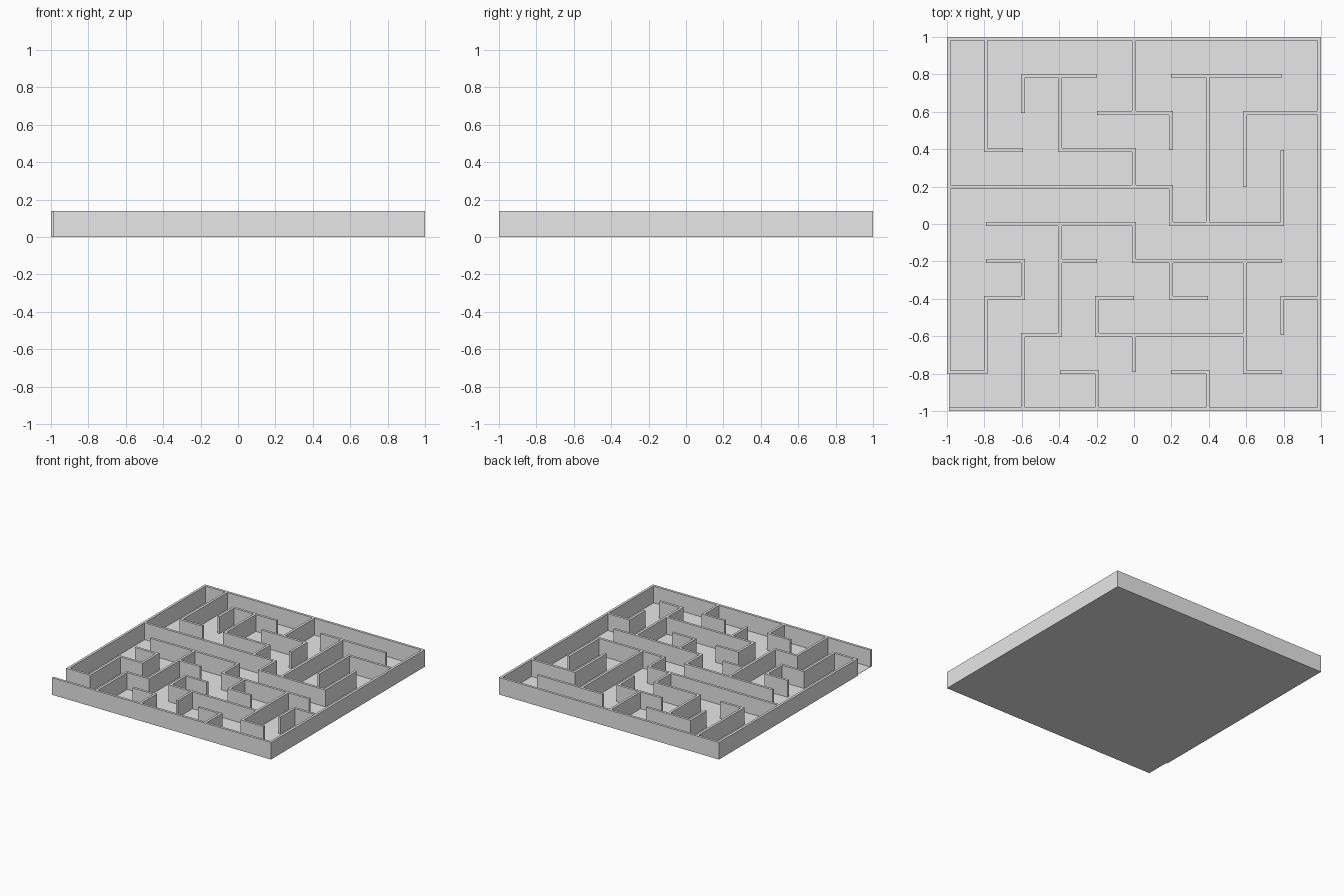
import bpy
import bmesh

cube = bpy.data.objects.get("Cube")
if cube:
    bpy.data.objects.remove(cube, do_unlink=True)

PITCH = 0.198      # spacing of the maze lattice
HALF = 0.01        # half of the wall thickness
HEIGHT = 0.14
FLOOR = 0.002

# Walls running along x: lattice row -> list of (start, end) columns
ROWS = {
    5: [(-5, 5)],
    4: [(-3, -1), (1, 4)],
    3: [(-1, 1), (3, 5)],
    2: [(-4, -3), (-2, 0)],
    1: [(-5, 1)],
    0: [(-4, 0), (1, 4)],
    -1: [(-4, -3), (-2, -1), (0, 4)],
    -2: [(-4, -3), (-1, 0), (1, 2), (4, 5)],
    -3: [(-3, -2), (-1, 3)],
    -4: [(-5, -4), (-2, -1), (1, 2), (3, 4)],
    -5: [(-5, 5)],
}

# Walls running along y: lattice column -> list of (start, end) rows
COLUMNS = {
    -5: [(-4, 5)],
    -4: [(2, 5), (-4, -2)],
    -3: [(3, 4), (-2, -1), (-5, -3)],
    -2: [(2, 4), (-3, 0)],
    -1: [(-3, -2), (-5, -4)],
    0: [(3, 5), (1, 2), (-1, 0), (-4, -3)],
    1: [(2, 3), (0, 1), (-2, -1)],
    2: [(0, 4), (-5, -4)],
    3: [(1, 3), (-4, -1)],
    4: [(0, 2), (-3, -2)],
    5: [(-5, 5)],
}


def make_material(name, colour):
    mat = bpy.data.materials.new(name)
    mat.use_nodes = True
    mat.diffuse_color = colour
    mat.node_tree.nodes["Principled BSDF"].inputs["Base Color"].default_value = colour
    return mat


def make_object(name, bm, mat):
    mesh = bpy.data.meshes.new(name)
    bmesh.ops.recalc_face_normals(bm, faces=bm.faces)
    bm.to_mesh(mesh)
    bm.free()
    mesh.materials.append(mat)
    obj = bpy.data.objects.new(name, mesh)
    bpy.context.collection.objects.link(obj)
    return obj


def touches(lines, line, position):
    """True when a wall on the given lattice line covers the position."""
    return any(a <= position <= b for a, b in lines.get(line, []))


def footprints(lines, crossing):
    """Yield (low, high, centre) of each wall; joined ends fill the corner."""
    for line, spans in lines.items():
        for a, b in spans:
            low = a * PITCH - (HALF if touches(crossing, a, line) else 0)
            high = b * PITCH + (HALF if touches(crossing, b, line) else 0)
            yield low, high, line * PITCH


# Plan rectangles of all walls
rects = [(lo, hi, c - HALF, c + HALF) for lo, hi, c in footprints(ROWS, COLUMNS)]
rects += [(c - HALF, c + HALF, lo, hi) for lo, hi, c in footprints(COLUMNS, ROWS)]

# Tile the plan so that all walls merge into one clean solid
cuts = [k * PITCH + offset for k in range(-5, 6) for offset in (-HALF, 0, HALF)]
bm = bmesh.new()
corners = {}


def corner(i, j):
    if (i, j) not in corners:
        corners[i, j] = bm.verts.new((cuts[i], cuts[j], 0))
    return corners[i, j]


for i in range(len(cuts) - 1):
    for j in range(len(cuts) - 1):
        x = (cuts[i] + cuts[i + 1]) / 2
        y = (cuts[j] + cuts[j + 1]) / 2
        if any(x0 < x < x1 and y0 < y < y1 for x0, x1, y0, y1 in rects):
            bm.faces.new([corner(i, j), corner(i + 1, j),
                          corner(i + 1, j + 1), corner(i, j + 1)])

# Raise the plan to wall height
raised = bmesh.ops.extrude_face_region(bm, geom=bm.faces[:], use_keep_orig=True)
top = [g for g in raised["geom"] if isinstance(g, bmesh.types.BMVert)]
bmesh.ops.translate(bm, verts=top, vec=(0, 0, HEIGHT))

grey = make_material("light grey", (0.8, 0.8, 0.8, 1))
make_object("maze_walls", bm, grey)

# Thin floor under the walls
bm = bmesh.new()
bmesh.ops.create_cube(bm, size=1)
side = 10 * PITCH
bmesh.ops.scale(bm, verts=bm.verts, vec=(side, side, FLOOR))
bmesh.ops.translate(bm, verts=bm.verts, vec=(0, 0, FLOOR / 2))
make_object("maze_floor", bm, grey)
